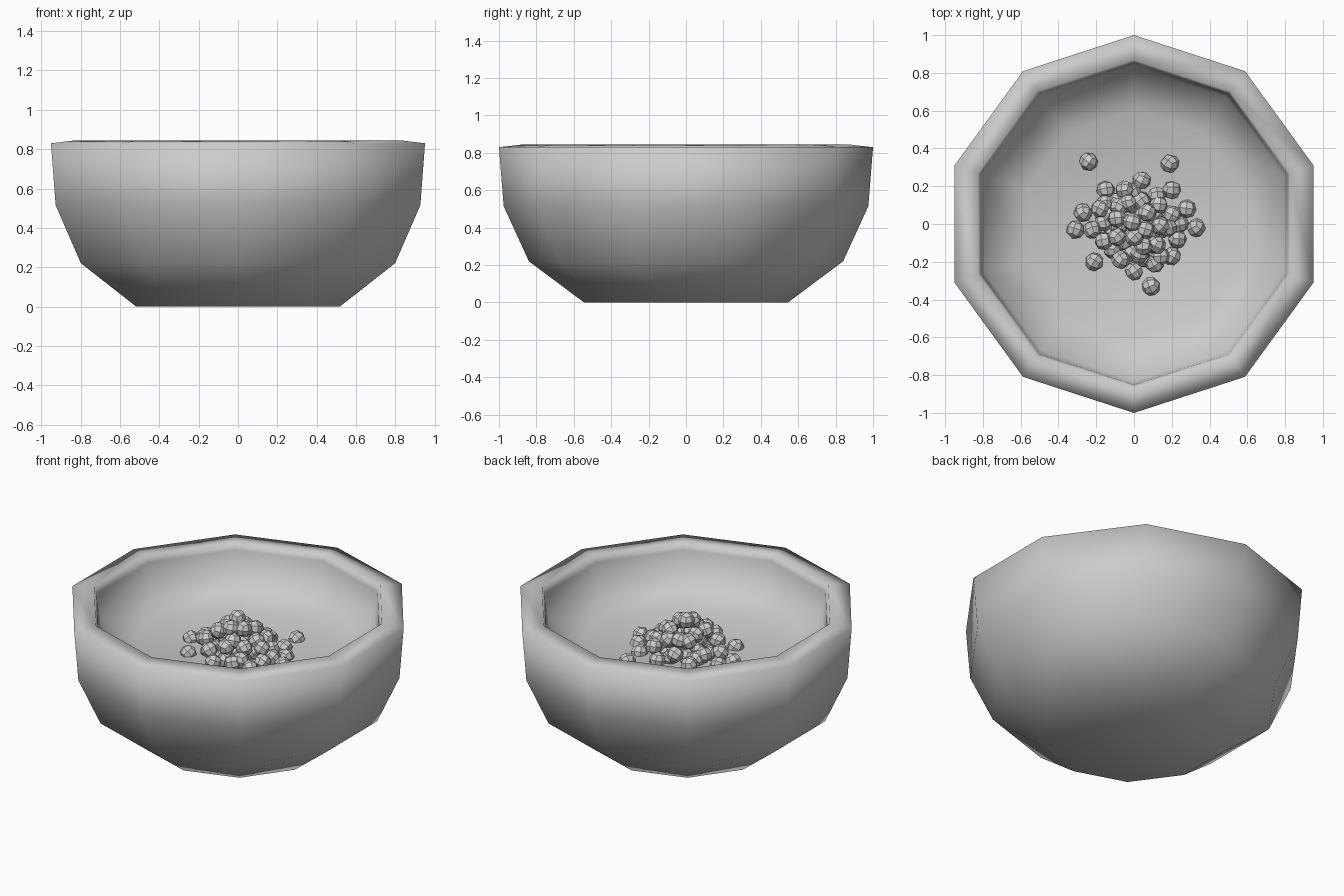
import bpy, bmesh, math, random
from mathutils import Matrix, Euler, Vector

if "Cube" in bpy.data.objects:
    bpy.data.objects.remove(bpy.data.objects["Cube"])

random.seed(4)
SIDES = 10
FLOOR = 0.555


def add_object(name, bm, smooth):
    bmesh.ops.recalc_face_normals(bm, faces=bm.faces[:])
    me = bpy.data.meshes.new(name)
    bm.to_mesh(me)
    bm.free()
    for p in me.polygons:
        p.use_smooth = smooth
    ob = bpy.data.objects.new(name, me)
    bpy.context.collection.objects.link(ob)
    return ob


# Bowl: ten-sided lathe, outside base -> rim -> raised inner floor
profile = [(0.545, 0), (0.84, 0.22), (0.975, 0.515), (1.0, 0.83),
           (0.868, 0.845), (0.852, 0.80), (0.83, 0.65), (0.60, FLOOR)]
bm = bmesh.new()
rings = []
for r, z in profile:
    rings.append([bm.verts.new((r * math.cos(math.pi / 2 + i * math.tau / SIDES),
                                r * math.sin(math.pi / 2 + i * math.tau / SIDES), z))
                  for i in range(SIDES)])
for a, b in zip(rings, rings[1:]):
    for i in range(SIDES):
        j = (i + 1) % SIDES
        bm.faces.new((a[i], a[j], b[j], b[i]))
bm.faces.new(rings[0][::-1])
bm.faces.new(rings[-1])
add_object("bowl", bm, True)


def add_pebble(bm, x, y, z, r=0.05):
    """Faceted ball: a cube subdivided once and pushed out to a sphere."""
    tmp = bmesh.new()
    bmesh.ops.create_cube(tmp, size=1)
    bmesh.ops.subdivide_edges(tmp, edges=tmp.edges[:], cuts=1, use_grid_fill=True)
    rot = Euler([random.uniform(0, math.tau) for _ in range(3)]).to_matrix()
    m = {v: bm.verts.new(Vector((x, y, z)) + rot @ (v.co.normalized() * r))
         for v in tmp.verts}
    for f in tmp.faces:
        bm.faces.new([m[v] for v in f.verts])
    tmp.free()


def heap_height(x, y):
    return max(0, 1 - math.hypot(x, y + 0.01) / 0.26) * 0.215


# Heap of pebbles: loose outer ones, then the mound
spots = [(-.24, .33), (.19, .32), (.04, .23), (-.15, .18), (-.05, .18), (.20, .18),
         (.12, .15), (.28, .08), (-.27, .06), (-.18, .08), (-.31, -.03), (-.22, -.03),
         (.33, -.02), (-.21, -.2), (-.07, -.19), (0, -.25), (.09, -.33), (.11, -.21),
         (.20, -.17), (.23, -.08), (.20, .05), (.14, -.01), (.06, -.03), (-.01, .01),
         (-.03, .11), (.07, .06), (-.09, .03), (-.16, -.09), (-.09, -.07), (0, -.07),
         (.12, -.11), (.18, -.02), (.05, -.12), (.13, .10), (.03, -.16), (-.08, .09),
         (.04, .12), (.14, -.17), (.24, 0)]
bm = bmesh.new()
for x, y in spots:
    add_pebble(bm, x, y, FLOOR + 0.005 + heap_height(x, y))
# Lower pebbles filling the mound
for i in range(24):
    a, d = i * 2.4, 0.19 * math.sqrt((i + 0.5) / 24)
    x, y = d * math.cos(a), d * math.sin(a)
    add_pebble(bm, x, y, FLOOR + heap_height(x, y) * random.uniform(0.1, 0.6))
add_object("pebbles", bm, False)
